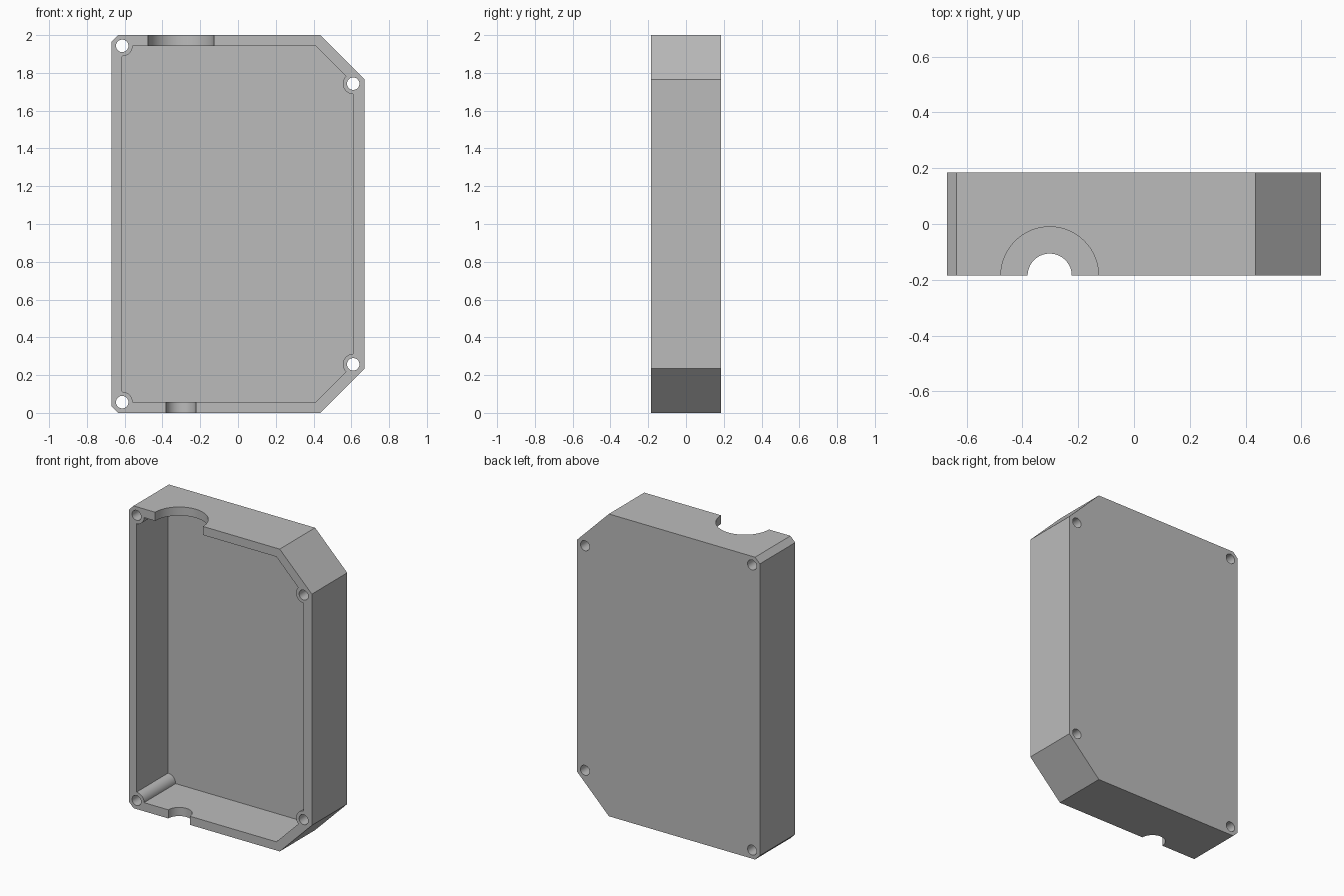
import bpy, bmesh
from math import cos, sin, radians

cube = bpy.data.objects.get("Cube")
if cube:
    bpy.data.objects.remove(cube, do_unlink=True)

grey = bpy.data.materials.new("light_grey")
grey.use_nodes = True
colour = (0.5, 0.5, 0.5, 1)
grey.diffuse_color = colour
grey.node_tree.nodes["Principled BSDF"].inputs["Base Color"].default_value = colour

FRONT, BACK, FLOOR = -0.185, 0.185, 0.04
WIDE, TALL, MID = 0.67, 2.0, 1.0
HOLE_R, BOSS_R = 0.033, 0.055
LEFT_X, RIGHT_X = -0.613, 0.61
LOW, HIGH = 0.057, 1.943            # pocket floor and ceiling
R_LOW, R_HIGH = 0.257, 1.743        # right-hand screw heights


def arc(cx, cy, r, start, end, steps):
    angles = [radians(start + (end - start) * i / steps) for i in range(steps + 1)]
    return [(cx + r * cos(a), cy + r * sin(a)) for a in angles]


def prism(name, outline, low, high, axis):
    """Extrude a closed outline along y (outline is x, z) or z (outline is x, y)."""
    def place(p, d):
        return (p[0], d, p[1]) if axis == "y" else (p[0], p[1], d)
    bm = bmesh.new()
    face = bm.faces.new([bm.verts.new(place(p, low)) for p in outline])
    top = bmesh.ops.extrude_face_region(bm, geom=[face])["geom"]
    shift = (0, high - low, 0) if axis == "y" else (0, 0, high - low)
    bmesh.ops.translate(bm, verts=[v for v in top if isinstance(v, bmesh.types.BMVert)], vec=shift)
    bmesh.ops.recalc_face_normals(bm, faces=bm.faces)
    mesh = bpy.data.meshes.new(name)
    bm.to_mesh(mesh)
    bm.free()
    mesh.materials.append(grey)
    obj = bpy.data.objects.new(name, mesh)
    bpy.context.collection.objects.link(obj)
    return obj


def circle(cx, cy, r, steps=48):
    return arc(cx, cy, r, 0, 360, steps)[:-1]


# Outer shell with small left chamfers and large right chamfers
lower = [(-WIDE, 0.035), (-0.635, 0), (0.435, 0), (WIDE, 0.235)]
shell = prism("enclosure_shell", lower + [(x, TALL - z) for x, z in reversed(lower)],
              FRONT, BACK, "y")

# Pocket outline curves around the four screw bosses
pocket = (arc(LEFT_X, LOW, BOSS_R, 90, 0, 12) + [(0.41, LOW)]
          + arc(RIGHT_X, R_LOW, BOSS_R, 225, 90, 18)
          + arc(RIGHT_X, R_HIGH, BOSS_R, 270, 135, 18) + [(0.41, HIGH)]
          + arc(LEFT_X, HIGH, BOSS_R, 360, 270, 12))
cutters = [prism("pocket_cutter", pocket, FRONT - 0.1, BACK - FLOOR, "y")]

# Through holes for screws
for x, z in ((LEFT_X, LOW), (LEFT_X, HIGH), (RIGHT_X, R_LOW), (RIGHT_X, R_HIGH)):
    cutters.append(prism("screw_hole_cutter", circle(x, z, HOLE_R, 32), FRONT - 0.1, BACK + 0.1, "y"))

# Half-round cable openings in the top and bottom walls
for z, r in ((TALL, 0.175), (0, 0.079)):
    cutters.append(prism("cable_opening_cutter", circle(-0.302, FRONT, r, 64), z - 0.1, z + 0.1, "z"))

# Cut everything, then drop the cutters
bpy.context.view_layer.objects.active = shell
for cutter in cutters:
    mod = shell.modifiers.new("cut", "BOOLEAN")
    mod.operation, mod.solver, mod.object = "DIFFERENCE", "EXACT", cutter
    bpy.ops.object.modifier_apply(modifier=mod.name)
    bpy.data.objects.remove(cutter, do_unlink=True)

bpy.ops.object.select_all(action="DESELECT")
shell.select_set(True)
bpy.ops.object.shade_smooth_by_angle(angle=radians(30))
